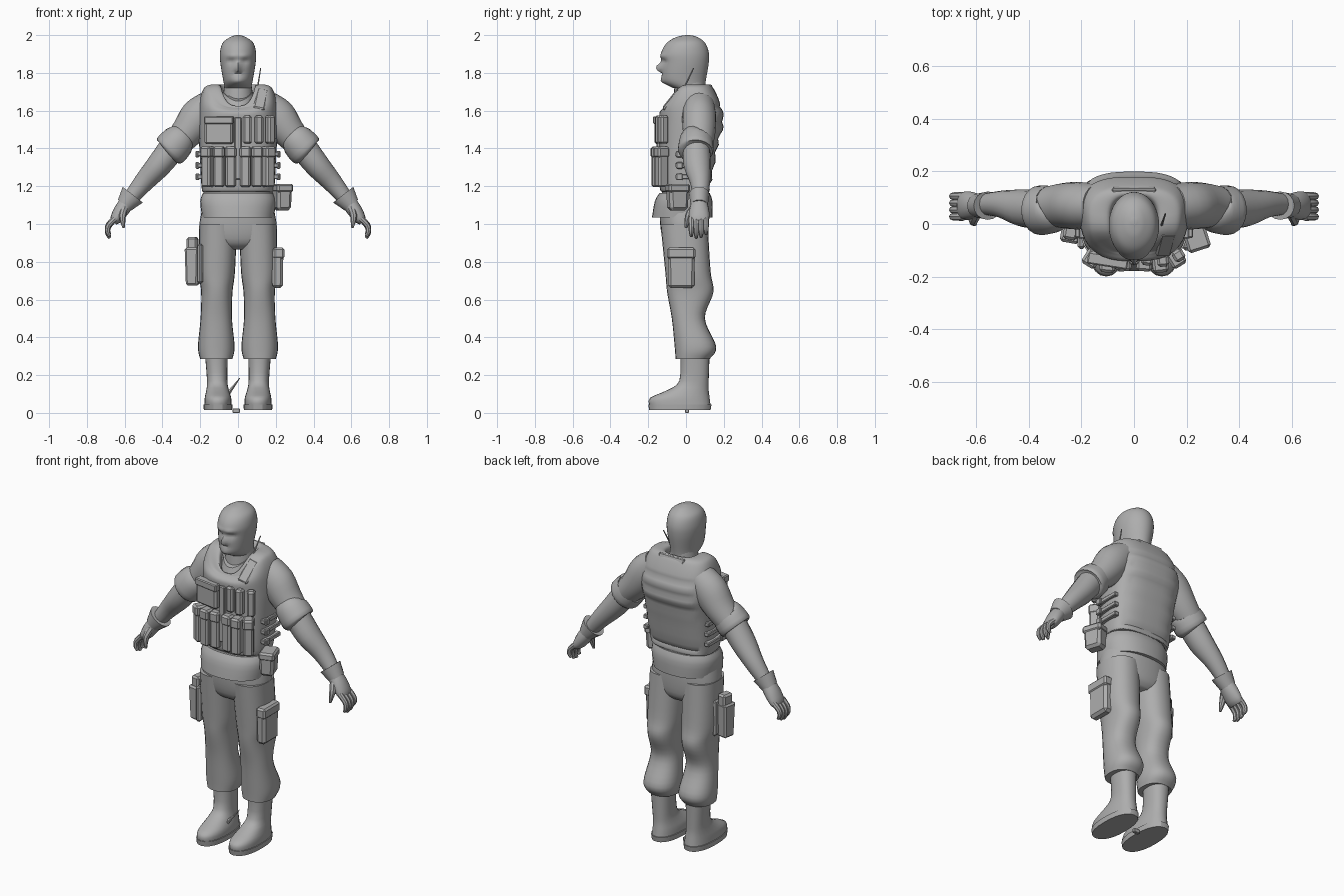
import bpy, bmesh, math
from mathutils import Vector, Matrix

if "Cube" in bpy.data.objects:
    bpy.data.objects.remove(bpy.data.objects["Cube"])

grey = bpy.data.materials.new("plain_grey")
grey.use_nodes = True
grey.diffuse_color = (.42, .42, .42, 1)
grey.node_tree.nodes["Principled BSDF"].inputs["Base Color"].default_value = grey.diffuse_color


def finish(bm, name, mirror, angle):
    bmesh.ops.recalc_face_normals(bm, faces=bm.faces)
    mesh = bpy.data.meshes.new(name)
    bm.to_mesh(mesh)
    bm.free()
    mesh.materials.append(grey)
    part = bpy.data.objects.new(name, mesh)
    bpy.context.collection.objects.link(part)
    bpy.ops.object.select_all(action='DESELECT')
    part.select_set(True)
    bpy.context.view_layer.objects.active = part
    bpy.ops.object.shade_smooth_by_angle(angle=math.radians(angle))
    if mirror:
        part.modifiers.new("Mirror", 'MIRROR').use_mirror_merge = False


def smooth_rows(rows, steps):
    """Catmull-Rom interpolation between rows of numbers."""
    result = []
    last = len(rows) - 1
    for i in range(last):
        before, start, end, after = (Vector(rows[max(0, min(last, i + k))]) for k in (-1, 0, 1, 2))
        leave, arrive = (end - before) / 2, (after - start) / 2
        for step in range(steps):
            t = step / steps
            ease = t * t * (3 - 2 * t)
            result.append(start.lerp(end, ease) + leave * t * (1 - t) ** 2 - arrive * t * t * (1 - t))
    return result + [Vector(rows[last])]


def skin(name, rings, mirror, shape=None, angle=42):
    """Join rings of points into a capped surface."""
    bm = bmesh.new()
    loops = [[bm.verts.new(shape(point) if shape else point) for point in ring] for ring in rings]
    for low, high in zip(loops, loops[1:]):
        for i in range(len(low)):
            bm.faces.new((low[i - 1], low[i], high[i], high[i - 1]))
    bm.faces.new(loops[0])
    bm.faces.new(loops[-1])
    finish(bm, name, mirror, angle)


def oval(sides, power):
    """Points of a unit superellipse."""
    soft = lambda value: math.copysign(abs(value) ** (2 / power), value)
    angles = [math.tau * k / sides for k in range(sides)]
    return [(soft(math.cos(angle)), soft(math.sin(angle))) for angle in angles]


def ring(z, wide, front, back, centre=0, drop=0):
    return (z, wide, (front + back) / 2, (back - front) / 2, centre, drop)


def stack(name, *rows, sides=24, power=2.3, steps=3, mirror=False, shape=None, angle=42):
    """Upright loft through rings; drop lowers the front of a ring."""
    rings = [[Vector((centre + c * wide, middle + s * deep, z - drop * max(0, -s) ** 2))
              for c, s in oval(sides, power)]
             for z, wide, middle, deep, centre, drop in smooth_rows(rows, steps)]
    skin(name, rings, mirror, shape, angle)


def joint(x, z, wide, y=.07, deep=None):
    return (x, y, z, wide, deep or wide)


def limb(name, *rows, sides=16, steps=3, mirror=True):
    """Tube along a path of joints."""
    path = smooth_rows(rows, steps)
    rings = []
    for i, (x, y, z, wide, deep) in enumerate(path):
        ahead, behind = path[min(i + 1, len(path) - 1)], path[max(i - 1, 0)]
        along = Vector(ahead[:3]) - Vector(behind[:3])
        across = along.cross(Vector((0, 1, 0))).normalized()
        side = across.cross(along).normalized()
        rings.append([Vector((x, y, z)) + side * c * deep + across * s * wide for c, s in oval(sides, 2)])
    skin(name, rings, mirror)


def box(name, at, size, lean=0, roll=0, turn=0, bevel=.01, taper=1, mirror=False):
    """Bevelled block, narrowed at its foot by taper."""
    bm = bmesh.new()
    bmesh.ops.create_cube(bm, size=1)
    for vert in bm.verts:
        narrow = taper if vert.co.z < 0 else 1
        vert.co *= Vector(size) and 1
        vert.co = Vector((vert.co.x * size[0] * narrow, vert.co.y * size[1] * narrow, vert.co.z * size[2]))
    bmesh.ops.bevel(bm, geom=bm.edges[:], offset=bevel, segments=1, affect='EDGES')
    spin = [Matrix.Rotation(math.radians(angle), 4, axis) for angle, axis in zip((turn, roll, lean), 'ZYX')]
    bm.transform(Matrix.Translation(at) @ spin[0] @ spin[1] @ spin[2])
    finish(bm, name, mirror, angle=25)


# Head with face relief
def face(point):
    def push(depth, z, wide, tall, x=0):
        fade = ((abs(point.x) - x) / wide) ** 2 + ((point.z - z) / tall) ** 2
        return depth * math.exp(-fade)
    if point.y < -.04:
        sockets = push(depth=.012, z=1.86, wide=.02, tall=.014, x=.036)
        mouth = push(depth=.008, z=1.795, wide=.03, tall=.007)
        nose = push(depth=.03, z=1.83, wide=.014, tall=.02)
        brow = push(depth=.008, z=1.89, wide=.03, tall=.012, x=.03)
        chin = push(depth=.01, z=1.755, wide=.03, tall=.015)
        lip = push(depth=.007, z=1.81, wide=.025, tall=.007)
        point.y += sockets + mouth - nose - brow - chin - lip
    return point


stack("head", ring(z=1.72, wide=.07, front=-.07, back=.1), ring(z=1.76, wide=.078, front=-.125, back=.105),
      ring(z=1.85, wide=.093, front=-.13, back=.12), ring(z=1.91, wide=.095, front=-.13, back=.12),
      ring(z=1.96, wide=.08, front=-.1, back=.1), ring(z=1.99, wide=.04, front=-.05, back=.06),
      ring(z=2, wide=.01, front=0, back=.02), sides=40, power=2, steps=7, shape=face)
stack("neck", ring(z=1.6, wide=.09, front=-.07, back=.11), ring(z=1.75, wide=.07, front=-.06, back=.1), power=2)
stack("shirt_collar", ring(z=1.6, wide=.1, front=-.1, back=.11), ring(z=1.7, wide=.08, front=-.08, back=.1, drop=.05),
      power=2)


# Vest with padded ribs across the back
def ribs(point):
    point.x *= 1 + (point.y - .08) / 2
    if point.y > .06 and 1.2 < point.z < 1.63 and abs(point.x) < .17:
        point.y += .016 * abs(math.sin((point.z - 1.2) * math.pi * 11.6)) - .012
    return point


stack("vest", ring(z=1.17, wide=.19, front=-.12, back=.12), ring(z=1.2, wide=.2, front=-.14, back=.13),
      ring(z=1.42, wide=.21, front=-.14, back=.17), ring(z=1.54, wide=.215, front=-.14, back=.2),
      ring(z=1.64, wide=.21, front=-.14, back=.18, drop=.05), ring(z=1.71, wide=.19, front=-.12, back=.15, drop=.1),
      ring(z=1.735, wide=.16, front=-.11, back=.13, drop=.12), ring(z=1.735, wide=.1, front=-.1, back=.11, drop=.11),
      ring(z=1.69, wide=.09, front=-.08, back=.09, drop=.09), sides=48, power=2.8, steps=5, shape=ribs)
box("nape_flap", at=(0, .14, 1.7), size=(.17, .02, .08), lean=22, bevel=.005, taper=.8)

# Front pouches: three tall ones on each side with flaps, shorter ones above
for x, y, turn in ((.04, -.145, -4), (.1, -.15, 6), (.16, -.13, 32)):
    box("magazine_pouch", at=(x, y, 1.3), size=(.055, .06, .21), turn=turn, mirror=True)
    box("pouch_flap", at=(x, y, 1.38), size=(.06, .07, .06), turn=turn, mirror=True)
    box("chest_pouch", at=(x + .01, y + .01, 1.5), size=(.045, .045, .15), turn=turn)
box("front_strip", at=(0, -.14, 1.4), size=(.035, .03, .33), bevel=.005)
box("map_pouch", at=(-.1, -.135, 1.495), size=(.15, .045, .145), turn=-9)
box("map_pouch_flap", at=(-.1, -.14, 1.55), size=(.155, .045, .04), turn=-9, bevel=.005)

# Side straps with buckles
for level in range(3):
    z = 1.25 + level * .06
    box("side_strap", at=(.2, .02, z), size=(.03, .15, .025), bevel=.004, mirror=True)
    box("strap_buckle", at=(.215, -.035, z), size=(.02, .035, .035), bevel=.004, mirror=True)

# Shoulder radio
box("radio", at=(.12, -.07, 1.655), size=(.06, .035, .135), lean=-38, roll=12, bevel=.007)
limb("radio_antenna", joint(x=.1, z=1.7, wide=.005, y=-.02), joint(x=.12, z=1.825, wide=.003, y=.04),
     sides=6, steps=1, mirror=False)

# Waist, belt and hips
stack("shirt_waist", ring(z=1.08, wide=.18, front=-.13, back=.12), ring(z=1.2, wide=.185, front=-.125, back=.12))
stack("belt", ring(z=1.035, wide=.19, front=-.18, back=.14), ring(z=1.12, wide=.2, front=-.165, back=.14),
      ring(z=1.165, wide=.185, front=-.14, back=.125), sides=32, angle=25)
stack("hips", ring(z=.865, wide=.1, front=-.07, back=.08), ring(z=.9, wide=.18, front=-.115, back=.11),
      ring(z=.98, wide=.205, front=-.135, back=.12), ring(z=1.08, wide=.19, front=-.14, back=.12), sides=32)
box("hip_pouch", at=(.233, -.045, 1.14), size=(.085, .11, .135), turn=18, bevel=.015, taper=.9)
box("hip_pouch_flap", at=(.235, -.045, 1.19), size=(.09, .115, .045), turn=18)

# Trouser legs, bloused over the boots
stack("trouser_leg", ring(z=.285, wide=.085, front=-.055, back=.125, centre=.115),
      ring(z=.35, wide=.097, front=-.06, back=.16, centre=.115),
      ring(z=.5, wide=.083, front=-.075, back=.1, centre=.115),
      ring(z=.64, wide=.083, front=-.1, back=.145, centre=.112),
      ring(z=.75, wide=.096, front=-.11, back=.13, centre=.112),
      ring(z=1, wide=.1, front=-.135, back=.115, centre=.105), steps=5, mirror=True)
box("thigh_pouch", at=(.21, -.025, .765), size=(.06, .145, .21), bevel=.015, taper=.95)
box("thigh_pouch_flap", at=(.215, -.025, .845), size=(.06, .15, .06))
box("holster", at=(-.24, -.03, .775), size=(.075, .085, .2), turn=-10, taper=.85)
box("holster_grip", at=(-.24, -.025, .885), size=(.055, .07, .09), turn=-10)
box("holster_plate", at=(-.2, -.03, .79), size=(.03, .13, .21))

# Boots and soles
stack("boot", ring(z=.04, wide=.072, front=-.195, back=.13, centre=.106),
      ring(z=.08, wide=.07, front=-.19, back=.125, centre=.106),
      ring(z=.12, wide=.06, front=-.1, back=.12, centre=.108),
      ring(z=.17, wide=.054, front=-.035, back=.12, centre=.11),
      ring(z=.31, wide=.06, front=-.03, back=.125, centre=.115), mirror=True)
stack("boot_sole", ring(z=.015, wide=.075, front=-.195, back=.13, centre=.106),
      ring(z=.045, wide=.077, front=-.2, back=.135, centre=.106), steps=1, mirror=True, angle=25)
limb("loose_lace", joint(x=-.05, z=.105, wide=.01, y=-.03), joint(x=.01, z=.185, wide=.002, y=0),
     sides=4, steps=1, mirror=False)
box("lace_tip", at=(-.01, .005, .012), size=(.04, .02, .024), bevel=.003)

# Arms with rolled sleeves
limb("sleeve", joint(x=.14, z=1.635, wide=.08), joint(x=.205, z=1.57, wide=.1, deep=.09),
     joint(x=.27, z=1.485, wide=.086), joint(x=.345, z=1.405, wide=.07), sides=20)
limb("rolled_cuff", joint(x=.305, z=1.45, wide=.08, y=.06), joint(x=.315, z=1.44, wide=.09, y=.055),
     joint(x=.36, z=1.39, wide=.094, y=.052), joint(x=.37, z=1.38, wide=.075, y=.052), sides=20)
limb("forearm", joint(x=.35, z=1.4, wide=.072, y=.055), joint(x=.42, z=1.31, wide=.066, y=.06, deep=.072),
     joint(x=.5, z=1.22, wide=.053, y=.075), joint(x=.57, z=1.135, wide=.04, y=.075))
limb("glove_cuff", joint(x=.557, z=1.155, wide=.068, deep=.054), joint(x=.6, z=1.1, wide=.045))
limb("palm", joint(x=.58, z=1.125, wide=.04), joint(x=.615, z=1.075, wide=.04, deep=.052),
     joint(x=.645, z=1.03, wide=.032, deep=.054), joint(x=.66, z=1.01, wide=.02, deep=.045))

# Curled fingers and thumb
for finger, reach in enumerate((.095, .105, .1, .085)):
    y = .028 + .026 * finger
    limb("finger", joint(x=.65, z=1.03, wide=.016, y=y), joint(x=.685, z=1.03 - reach * .4, wide=.015, y=y),
         joint(x=.69, z=1.03 - reach * .75, wide=.013, y=y), joint(x=.678, z=1.03 - reach, wide=.008, y=y), sides=8)
limb("thumb", joint(x=.6, z=1.085, wide=.02, y=.04), joint(x=.612, z=1.04, wide=.018, y=.012),
     joint(x=.605, z=.98, wide=.007, y=0), sides=8)
